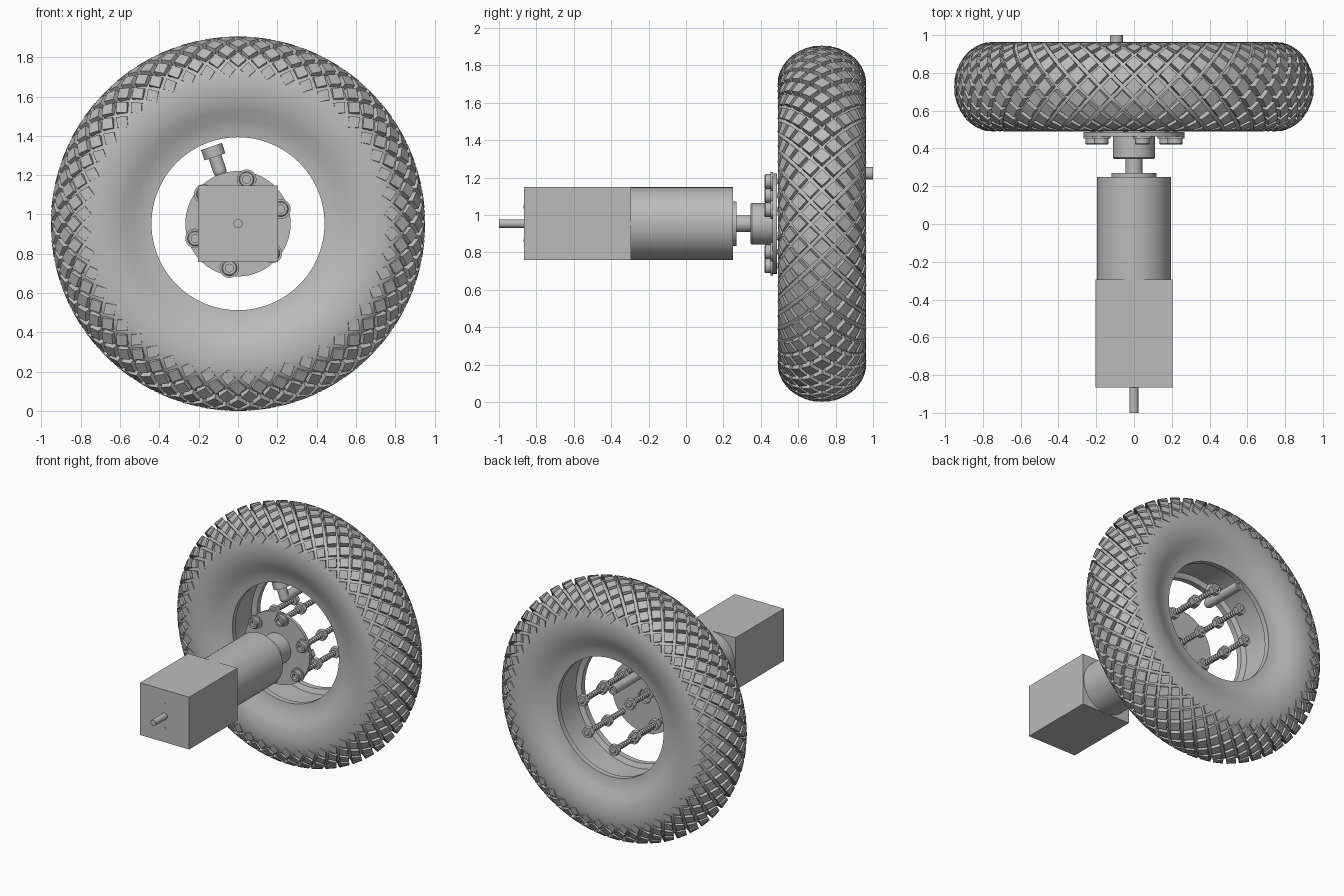
import bpy, bmesh
from math import sin, cos, pi, radians
from mathutils import Vector, Matrix

if "Cube" in bpy.data.objects:
    bpy.data.objects.remove(bpy.data.objects["Cube"], do_unlink=True)

AXLE_Z = 0.953      # height of the common axle
TIRE_Y = 0.727      # middle plane of the tire

grey = bpy.data.materials.new("mid_grey")
grey.use_nodes = True
grey.diffuse_color = (0.5, 0.5, 0.5, 1)
grey.node_tree.nodes["Principled BSDF"].inputs["Base Color"].default_value = (0.5, 0.5, 0.5, 1)


def finish(name, bm, loc, smooth=True):
    """Turn a bmesh into a shaded object."""
    bmesh.ops.recalc_face_normals(bm, faces=bm.faces)
    mesh = bpy.data.meshes.new(name)
    bm.to_mesh(mesh)
    bm.free()
    mesh.materials.append(grey)
    ob = bpy.data.objects.new(name, mesh)
    bpy.context.collection.objects.link(ob)
    ob.location = loc
    if smooth:
        bpy.ops.object.select_all(action='DESELECT')
        ob.select_set(True)
        bpy.context.view_layer.objects.active = ob
        bpy.ops.object.shade_smooth_by_angle(angle=radians(35))
    return ob


def lathe(name, profile, seg=32, x=0, y=0, z=0, closed=False, smooth=True):
    """Revolve (radius, y) points about the y axis; x and z are offsets from the axle."""
    bm = bmesh.new()
    vs = [bm.verts.new((r, py, 0)) for r, py in profile]
    pairs = list(zip(vs, vs[1:]))
    if closed:
        pairs.append((vs[-1], vs[0]))
    edges = [bm.edges.new(p) for p in pairs]
    bmesh.ops.spin(bm, geom=vs + edges, cent=(0, 0, 0), axis=(0, 1, 0),
                   angle=2 * pi, steps=seg)
    bmesh.ops.remove_doubles(bm, verts=bm.verts, dist=1e-4)
    return finish(name, bm, (x, y, AXLE_Z + z), smooth)


def rod(name, r, y0, y1, **kw):
    return lathe(name, [(0, y0), (r, y0), (r, y1), (0, y1)], **kw)


def tread(phi, a, b):
    """Elliptical crown of the tire: returns (radius, y)."""
    return 0.75 + b * cos(phi), a * sin(phi)


# Tire carcass: S-shaped sidewalls, rounded crown, stepped inner bore
side = [(0.475, 0.11), (0.44, 0.125), (0.44, 0.165), (0.48, 0.17), (0.53, 0.188),
        (0.58, 0.212), (0.63, 0.229), (0.69, 0.236), (0.75, 0.234)]
crown = [tread(radians(d), 0.23, 0.162) for d in range(80, -81, -10)]
mirror = [(r, -y) for r, y in reversed(side)]
lathe("tire_carcass", side + crown + mirror, 96, y=TIRE_Y, closed=True)

# Tread blocks: staggered rows of raised diamonds
COUNT, ROW = 48, radians(16)
bm = bmesh.new()
for row in range(-5, 6):
    for i in range(COUNT):
        theta = 2 * pi * (i + 0.5 * (row % 2)) / COUNT
        rings = []
        for a, b, size in ((0.205, 0.145, 0.8), (0.237, 0.203, 0.72)):
            ring = []
            for du, dv in ((1, 0), (0, 1), (-1, 0), (0, -1)):
                t = theta + du * size * pi / COUNT
                r, y = tread((row + dv * size) * ROW, a, b)
                ring.append(bm.verts.new((r * cos(t), y, r * sin(t))))
            rings.append(ring)
        low, top = rings
        bm.faces.new(top)
        bm.faces.new(low[::-1])
        for k in range(4):
            n = (k + 1) % 4
            bm.faces.new((low[k], low[n], top[n], top[k]))
finish("tread_blocks", bm, (0, TIRE_Y, AXLE_Z), smooth=False)

# Motor: square rear housing, round gearbox, shafts
bm = bmesh.new()
bmesh.ops.create_cube(bm, size=1, matrix=Matrix.Diagonal((0.405, 0.57, 0.39, 1)))
finish("motor_housing", bm, (0, -0.58, AXLE_Z), smooth=False)
rod("gearbox", 0.195, -0.3, 0.25, seg=64)
rod("gearbox_boss", 0.12, 0.24, 0.27, seg=48)
rod("output_shaft", 0.045, 0.26, 0.475)
rod("encoder_shaft", 0.023, -1.0, -0.86, seg=24)
for s in (-1, 1):
    rod("housing_pin", 0.009, -0.868, -0.862, seg=12, z=s * 0.09)

# Hub with bolt flange
lathe("hub_flange", [(0.045, 0.345), (0.105, 0.345), (0.112, 0.352), (0.112, 0.463),
                     (0.268, 0.463), (0.268, 0.487), (0.05, 0.487), (0.05, 0.46)],
      64, closed=True)

# Six long threaded bolts with washers and nuts
thread = [(0.021 if k % 2 else 0.016, 0.49 + k * 0.011) for k in range(41)]
for k in range(6):
    ang = radians(19 + 60 * k)
    p = dict(x=0.23 * cos(ang), z=0.23 * sin(ang))
    lathe("bolt_head", [(0, 0.445), (0.02, 0.445), (0.02, 0.42), (0.034, 0.42),
                        (0.039, 0.425), (0.039, 0.458), (0, 0.458)], 20, **p)
    rod("bolt_washer", 0.05, 0.453, 0.465, seg=24, **p)
    lathe("bolt_thread", [(0, 0.48)] + thread + [(0, 0.935)], 10, **p)
    for y in (0.66, 0.885):
        rod("bolt_nut", 0.041, y, y + 0.035, seg=6, smooth=False, **p)

# Bent valve stem: collar and neck point at the axle, the stem runs out the back
TILT = radians(19)
inward = Vector((-sin(TILT), 0, cos(TILT)))
STEM_Y = 0.68
for name, r, r0, r1 in (("valve_collar", 0.056, 0.36, 0.415), ("valve_neck", 0.034, 0.285, 0.37)):
    ob = rod(name, r, r0, r1, seg=24, y=STEM_Y)
    ob.rotation_euler = (pi / 2, -TILT, 0)
elbow = inward * 0.285
bm = bmesh.new()
bmesh.ops.create_uvsphere(bm, u_segments=24, v_segments=12, radius=0.034)
finish("valve_elbow", bm, (elbow.x, STEM_Y, AXLE_Z + elbow.z))
lathe("valve_stem", [(0, STEM_Y), (0.034, STEM_Y), (0.034, 1.0), (0.02, 1.0),
                     (0.02, 0.98), (0, 0.98)], 24, x=elbow.x, z=elbow.z)
